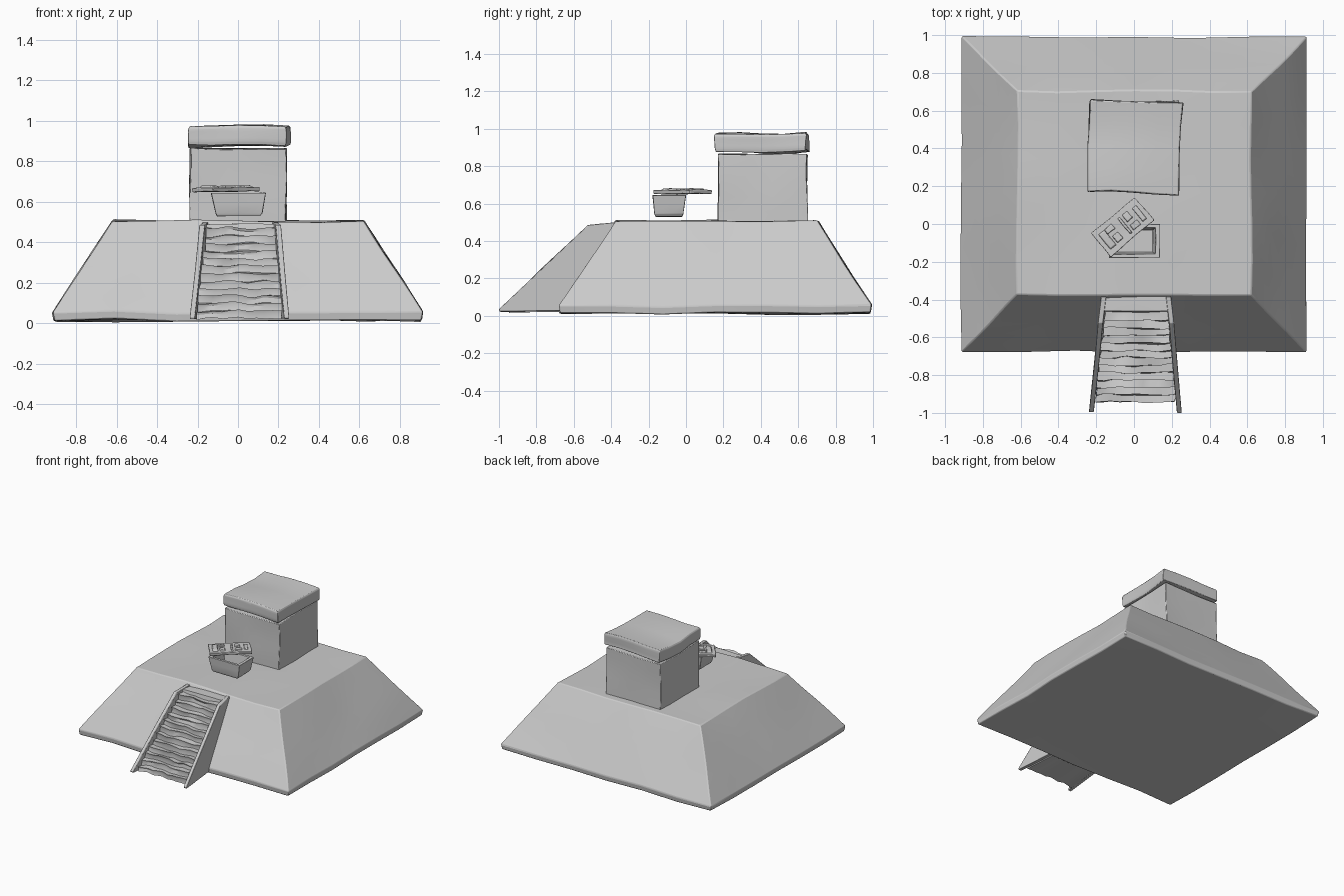
import bpy, bmesh, math
from mathutils import Vector, Matrix, noise

if "Cube" in bpy.data.objects:
    bpy.data.objects.remove(bpy.data.objects["Cube"])


def finish(name, bm, wobble=0.0, scale=4.0, bevel=0.0, matrix=None):
    """Roughen like hewn stone, then turn into a smooth-by-angle object."""
    bmesh.ops.recalc_face_normals(bm, faces=bm.faces)
    for v in bm.verts:
        v.co += noise.noise_vector(v.co * scale + Vector((3.1, 7.7, 1.3))) * wobble
    if matrix:
        bm.transform(matrix)
    mesh = bpy.data.meshes.new(name)
    bm.to_mesh(mesh)
    bm.free()
    ob = bpy.data.objects.new(name, mesh)
    bpy.context.collection.objects.link(ob)
    if bevel:
        mod = ob.modifiers.new("soft_edges", 'BEVEL')
        mod.width, mod.segments, mod.limit_method = bevel, 2, 'ANGLE'
        mod.angle_limit = math.radians(25)
    bpy.ops.object.select_all(action='DESELECT')
    ob.select_set(True)
    bpy.context.view_layer.objects.active = ob
    bpy.ops.object.shade_smooth_by_angle(angle=math.radians(30))
    return ob


def loft(rings, cuts=0):
    """Stack rectangles (x0, x1, y0, y1, z), capped at both ends."""
    bm = bmesh.new()
    loops = [[bm.verts.new(p) for p in ((a, c, z), (b, c, z), (b, d, z), (a, d, z))]
             for a, b, c, d, z in rings]
    bm.faces.new(loops[0])
    bm.faces.new(loops[-1])
    for lo, hi in zip(loops, loops[1:]):
        for i in range(4):
            j = (i + 1) % 4
            bm.faces.new((lo[i], lo[j], hi[j], hi[i]))
    if cuts:
        bmesh.ops.subdivide_edges(bm, edges=bm.edges[:], cuts=cuts, use_grid_fill=True)
    return bm


def prism(profile, left, right, segments=1):
    """Sweep a (y, z) profile in x between two limits that vary with y."""
    bm = bmesh.new()
    loops = []
    for s in range(segments + 1):
        t = s / segments
        loops.append([bm.verts.new((left(y) * (1 - t) + right(y) * t, y, z))
                      for y, z in profile])
    bm.faces.new(loops[0])
    bm.faces.new(loops[-1])
    n = len(profile)
    for lo, hi in zip(loops, loops[1:]):
        for i in range(n):
            j = (i + 1) % n
            bm.faces.new((lo[i], lo[j], hi[j], hi[i]))
    return bm


# Sloped platform with a short upright foot
finish("platform", loft([(-.908, .908, -.672, .985, .014),
                         (-.917, .915, -.678, .992, .055),
                         (-.617, .620, -.378, .705, .507)], 5),
       wobble=.012, scale=2.5, bevel=.008)

# Shrine block and its uneven capstone
finish("shrine", loft([(-.236, .240, .172, .652, .49),
                       (-.234, .238, .172, .650, .862)], 4), wobble=.01, bevel=.004)
cap = loft([(-.236, .246, .170, .652, .872), (-.238, .250, .166, .650, .890),
            (-.238, .250, .166, .650, .958), (-.232, .244, .172, .645, .970)], 3)
for v in cap.verts:
    v.co.z += .010 * math.sin(7 * v.co.x + 1.5) - .006 * math.cos(14 * v.co.y)
pivot = Vector((0, .41, 0))
finish("capstone", cap, wobble=.014, bevel=.004,
       matrix=Matrix.Translation(pivot) @ Matrix.Rotation(math.radians(-2), 4, 'Z')
       @ Matrix.Translation(-pivot))

# Open stone chest with flared sides
finish("chest", loft([(-.105, .108, -.162, -.020, .530),
                      (-.112, .120, -.168, -.013, .545),
                      (-.134, .138, -.178, .002, .645),
                      (-.110, .114, -.158, -.018, .645),
                      (-.095, .098, -.148, -.030, .560)], 1), wobble=.004, bevel=.002)

# Displaced lid, with abstract carved relief
turn = Matrix.Translation((-.060, -.016, .650)) @ Matrix.Rotation(math.radians(39.5), 4, 'Z')
finish("lid", loft([(-.150, .150, -.079, .079, .0),
                    (-.152, .152, -.081, .081, .022)], 4),
       wobble=.006, scale=9, bevel=.004, matrix=turn)
reliefs = [(-.105, .0, .022, .055), (-.060, .035, .032, .018), (-.055, -.025, .022, .024),
           (.015, .0, .008, .060), (.055, .028, .022, .026), (.060, -.035, .028, .018),
           (.115, .0, .016, .050)]
for i, (x, y, w, d) in enumerate(reliefs):
    finish(f"lid_relief_{i + 1}",
           loft([(x - w, x + w, y - d, y + d, .015),
                 (x - w * .7, x + w * .7, y - d * .8, y + d * .8, .031)], 1),
           wobble=.004, scale=20, bevel=.003, matrix=turn)


# Stair widens toward the bottom
def edge(top, bottom):
    return lambda y: top + (bottom - top) * (-.385 - y) / .615


out_l, in_l = edge(-.175, -.240), edge(-.148, -.214)
out_r, in_r = edge(.197, .254), edge(.170, .228)

# Sloping side walls
side = [(-.385, .03), (-.995, .022), (-.998, .034), (-.76, .262), (-.525, .485), (-.385, .500)]
for name, a, b in (("stair_wall_left", out_l, in_l), ("stair_wall_right", in_r, out_r)):
    finish(name, prism(side, a, b), wobble=.006, bevel=.003)

# Worn steps and top landing
steps, run, rise = 12, .0395, .037
profile = [(-.385, .03), (-.945, .022)]
for i in range(steps):
    y, z = -.945 + i * run, .024 + (i + 1) * rise
    profile += [(y + .004, z - .012), (y, z), (y + run, z)]
profile += [(-.385, .474)]
finish("stair_steps", prism(profile, in_l, in_r, 10), wobble=.016, scale=11)
finish("stair_landing", loft([(-.165, .187, -.470, -.382, .455),
                              (-.160, .182, -.462, -.382, .490)], 3), wobble=.008)
